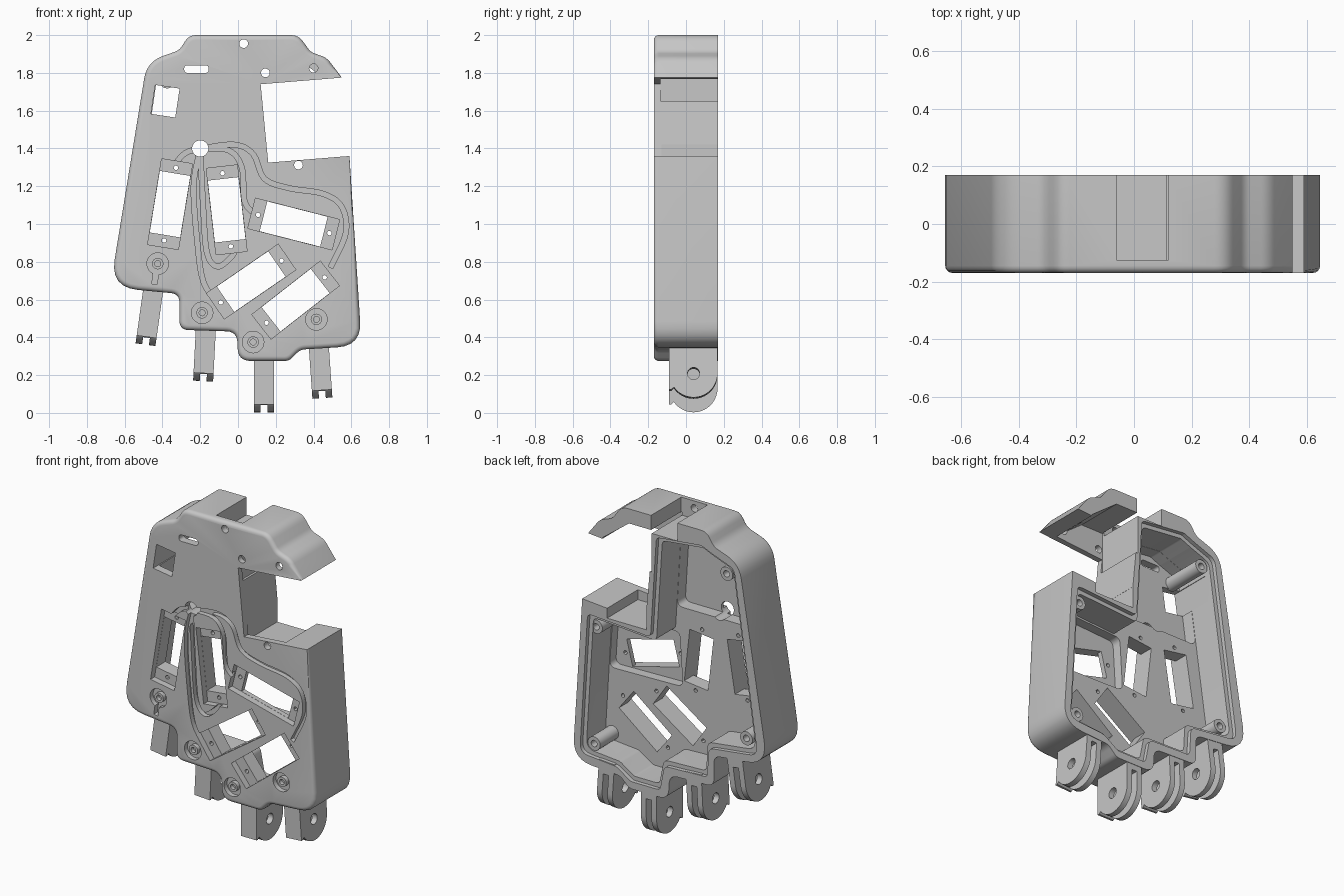
import bpy, bmesh, math
from mathutils import Vector, Matrix

cube = bpy.data.objects.get("Cube")
if cube:
    bpy.data.objects.remove(cube, do_unlink=True)

FRONT, BACK = -0.17, 0.17
grey = bpy.data.materials.new("light_grey")
grey.use_nodes = True
grey.diffuse_color = (0.57, 0.57, 0.57, 1)
grey.node_tree.nodes["Principled BSDF"].inputs["Base Color"].default_value = grey.diffuse_color


def fillet(corners, steps=6):
    """Round (x, z, radius) corners into a plain outline."""
    out = []
    for i, (x, z, r) in enumerate(corners):
        p = Vector((x, z))
        if r == 0:
            out.append(p)
            continue
        u = (Vector(corners[i - 1][:2]) - p).normalized()
        v = (Vector(corners[(i + 1) % len(corners)][:2]) - p).normalized()
        t = r / math.tan(u.angle(v) / 2)
        for k in range(steps + 1):
            s = k / steps
            out.append(p + u * t * (1 - s) ** 2 + v * t * s ** 2)
    return out


def offset(pts, d):
    """Grow a clockwise outline by d with mitred corners."""
    out = []
    for i, p in enumerate(pts):
        a = (p - pts[i - 1]).normalized()
        b = (pts[(i + 1) % len(pts)] - p).normalized()
        n1, n2 = Vector((-a.y, a.x)), Vector((-b.y, b.x))
        out.append(p + (n1 + n2) * d / (1 + n1.dot(n2)))
    return out


def circle(x, z, r, n=28):
    return [(x + r * math.cos(math.tau * k / n), z + r * math.sin(math.tau * k / n)) for k in range(n)]


def bar(x, z, lean, length, width):
    """Rectangle whose long side leans from vertical towards +x, in degrees."""
    a = math.radians(lean)
    d, s = Vector((math.sin(a), math.cos(a))), Vector((math.cos(a), -math.sin(a)))
    c = Vector((x, z))
    return [c + d * length / 2 * i + s * width / 2 * j for i, j in ((1, 1), (1, -1), (-1, -1), (-1, 1))]


def box(x0, x1, z0, z1):
    return [(x0, z0), (x1, z0), (x1, z1), (x0, z1)]


def strip(path, width, steps=6):
    """Constant-width band along a smooth path."""
    p = [Vector(q) for q in path]
    p = [2 * p[0] - p[1]] + p + [2 * p[-1] - p[-2]]
    line = []
    for a, b, c, d in zip(p, p[1:], p[2:], p[3:]):
        for k in range(steps):
            t = k / steps
            line.append(0.5 * (2 * b + (c - a) * t + (2 * a - 5 * b + 4 * c - d) * t ** 2
                               + (3 * b - a - 3 * c + d) * t ** 3))
    line.append(p[-2])
    left, right = [], []
    for i, q in enumerate(line):
        t = (line[min(i + 1, len(line) - 1)] - line[max(i - 1, 0)]).normalized()
        n = Vector((-t.y, t.x)) * width / 2
        left.append(q + n)
        right.append(q - n)
    return left + right[::-1]


def loft(name, rings, along="y"):
    """Closed solid through (outline, height) rings, stacked along y or x."""
    place = (lambda p, h: (p[0], h, p[1])) if along == "y" else (lambda p, h: (h, p[0], p[1]))
    bm = bmesh.new()
    loops = [[bm.verts.new(place(p, h)) for p in pts] for pts, h in rings]
    bm.faces.new(loops[0][::-1])
    bm.faces.new(loops[-1])
    for lo, hi in zip(loops, loops[1:]):
        for i in range(len(lo)):
            bm.faces.new((lo[i - 1], lo[i], hi[i], hi[i - 1]))
    bm.normal_update()
    bmesh.ops.triangulate(bm, faces=[f for f in bm.faces if len(f.verts) > 4])
    if bm.calc_volume(signed=True) < 0:
        bmesh.ops.reverse_faces(bm, faces=bm.faces)
    mesh = bpy.data.meshes.new(name)
    bm.to_mesh(mesh)
    bm.free()
    mesh.materials.append(grey)
    ob = bpy.data.objects.new(name, mesh)
    bpy.context.collection.objects.link(ob)
    return ob


def span(mesh):
    return sum(max(c) - min(c) for c in zip(*(v.co for v in mesh.vertices)))


def cut(ob, pts, lo, hi, along="y"):
    """Subtract a prism, taking the first solver that keeps the part's extent."""
    tool = loft("cutter", [(pts, lo), (pts, hi)], along)
    mod = ob.modifiers.new("cut", "BOOLEAN")
    mod.operation, mod.object = "DIFFERENCE", tool
    for solver in ("MANIFOLD", "EXACT"):
        mod.solver = solver
        bpy.context.view_layer.update()
        dg = bpy.context.evaluated_depsgraph_get()
        mesh = bpy.data.meshes.new_from_object(ob.evaluated_get(dg))
        changed = len(mesh.vertices) != len(ob.data.vertices)
        if changed and mesh.vertices and span(mesh) > span(ob.data) - 0.1:
            ob.data = mesh
            break
    ob.modifiers.clear()
    bpy.data.objects.remove(tool, do_unlink=True)


def smooth(ob):
    bpy.ops.object.select_all(action="DESELECT")
    ob.select_set(True)
    bpy.context.view_layer.objects.active = ob
    bpy.ops.object.shade_smooth_by_angle(angle=math.radians(30))


# Palm shell, with a rounded front edge except around the thumb opening
outline = fillet([
    (-0.26, 2.0, .07), (.32, 2.0, .08), (.385, 1.91, .07), (.47, 1.88, .1), (.55, 1.775, 0),
    (.12, 1.74, 0), (.16, 1.325, 0), (.59, 1.36, 0), (.655, .355, .13), (.33, .335, .07),
    (.27, .275, .06), (0, .275, .07), (-.005, .43, .06), (-.31, .44, .05), (-.31, .63, .05),
    (-.677, .665, .14), (-.482, 1.86, .15), (-.31, 1.92, .08)])
rings = []
for k in range(5):
    a, r = math.pi / 2 * k / 4, 0.025
    inner = offset(outline, -r * (1 - math.sin(a)))
    ring = [p if p.x > 0.1 and 1.3 < p.y < 1.78 else q for p, q in zip(outline, inner)]
    rings.append((ring, FRONT + r * (1 - math.cos(a))))
palm = loft("palm_shell", rings + [(outline, BACK)])

# Open back: cavity, lid ledge, deep upper pocket and thumb motor pocket
corners = [
    (-.22, 1.88, .04), (.06, 1.85, .03), (.1, 1.22, .03), (.53, 1.25, .03), (.58, .43, .06),
    (.35, .41, .05), (.25, .345, .03), (.08, .345, .03), (.05, .5, .04), (-.24, .51, .03),
    (-.25, .69, .04), (-.58, .73, .06), (-.425, 1.8, .06), (-.29, 1.85, .03)]
ledge = offset([Vector(c[:2]) for c in corners], 0.025)
cut(palm, fillet(corners), -0.04, 0.3)
cut(palm, fillet([(p.x, p.y, c[2]) for p, c in zip(ledge, corners)]), 0.145, 0.31)
cut(palm, fillet([(-.22, 1.879, .04), (.059, 1.849, .03), (.089, 1.37, .04), (-.485, 1.37, .04),
                  (-.424, 1.799, .06), (-.29, 1.849, .03)]), -0.12, 0.1)
cut(palm, fillet([(.07, 1.21, .04), (.525, 1.235, .04), (.55, .87, .04), (.05, .88, .04)]), -0.1, 0.1)

# Thumb seat: hollow roof, top notch and lower ledge
cut(palm, [(.115, 1.65), (.47, 1.65), (.45, 1.775), (.27, 1.91), (.115, 1.91)], -0.135, 0.3)
cut(palm, box(-.06, .12, 1.89, 2.1), -0.125, 0.3)
cut(palm, box(.15, .42, 1.285, 1.42), -0.13, 0.3)

# Motor bays: shallow mounting recess, through slot and two screw holes
motors = [(-.36, 1.105, 9.3), (-.06, 1.075, -6.5), (.295, 1.0, 104.3), (.07, .695, 55.5), (.305, .597, 52)]
for x, z, lean in motors:
    cut(palm, bar(x, z, lean, .46, .165), -0.3, -0.13)
    cut(palm, bar(x, z, lean, .33, .163), -0.31, 0.3)
    a = math.radians(lean)
    for side in (-1, 1):
        cut(palm, circle(x + side * .195 * math.sin(a), z + side * .195 * math.cos(a), .012, 12), -0.3, 0.3)

# Cable port, square window, strap slot and front screw holes
cut(palm, circle(-.2, 1.4, .043), -0.3, 0.3)
cut(palm, bar(-.385, 1.65, 8.5, .155, .13), -0.3, 0.1)
cut(palm, fillet([(-.285, 1.84, .019), (-.155, 1.84, .019), (-.155, 1.8, .019), (-.285, 1.8, .019)]), -0.3, 0.1)
for x, z in ((.03, 1.955), (.145, 1.8), (.4, 1.825), (.32, 1.312)):
    cut(palm, circle(x, z, .023, 20), -0.3, 0)

# Cable channels across the front
channels = [
    [(-.2, 1.4), (-.02, 1.42), (.08, 1.37), (.14, 1.24), (.27, 1.19), (.45, 1.16), (.55, 1.09), (.57, .95), (.49, .77)],
    [(-.2, 1.4), (-.05, 1.39), (.02, 1.3), (.035, 1.12), (.09, 1.05)],
    [(-.2, 1.4), (-.235, 1.2), (-.215, .9), (-.185, .7), (-.12, .59)],
    [(-.2, 1.4), (-.185, 1.1), (-.165, .85), (-.11, .775), (-.04, .82), (-.01, .87)],
    [(-.2, 1.4), (-.28, 1.375), (-.34, 1.31)]]
for path in channels:
    cut(palm, strip(path, .026), -0.3, -0.14)

# Tendon guides: round recess, exit channel and raised ring
for x, z in ((-.425, .79), (-.19, .53), (.08, .375), (.415, .495)):
    cut(palm, circle(x, z, .057), -0.3, -0.14)
    guide = loft("tendon_guide_ring", [(circle(x, z, .03), -0.165), (circle(x, z, .03), -0.135)])
    cut(guide, circle(x, z, .016, 20), -0.3, -0.14)
    smooth(guide)
cut(palm, bar(-.437, .72, 8, .08, .028), -0.3, -0.135)
smooth(palm)

# Lid screw bosses in the cavity corners
for x, z, floor in ((.515, 1.195, -.11), (.53, .47, -.05), (-.51, .78, -.05), (-.375, 1.76, -.13)):
    boss = loft("lid_screw_boss", [(circle(x, z, .042), floor), (circle(x, z, .042), 0.14)])
    cut(boss, circle(x, z, .02, 20), 0.03, 0.3)
    smooth(boss)

# Finger knuckles: rounded lug, pivot hole and central slot
arc = [(.04 + .127 * math.cos(a), .127 * math.sin(a))
       for a in (math.radians(215 + 145 * k / 16) for k in range(17))]
lug = [(-.09, .19), (-.09, -.085), (-.078, -.085)] + arc + [(.167, .19)]
for name, x, z, lean in (("little", -.472, .487, 8), ("ring", -.178, .295, 3),
                         ("middle", .137, .13, 0), ("index", .438, .205, -4)):
    ob = loft(name + "_finger_knuckle", [(lug, -.053), (lug, .053)], along="x")
    cut(ob, circle(.04, 0, .032), -.2, .2, along="x")
    cut(ob, box(-.05, .3, -.3, .11), -.018, .018, along="x")
    cut(ob, box(-.2, .3, -.3, -.1), -.0179, .0179, along="x")
    ob.matrix_world = Matrix.Translation((x, 0, z)) @ Matrix.Rotation(math.radians(lean), 4, "Y")
    smooth(ob)
